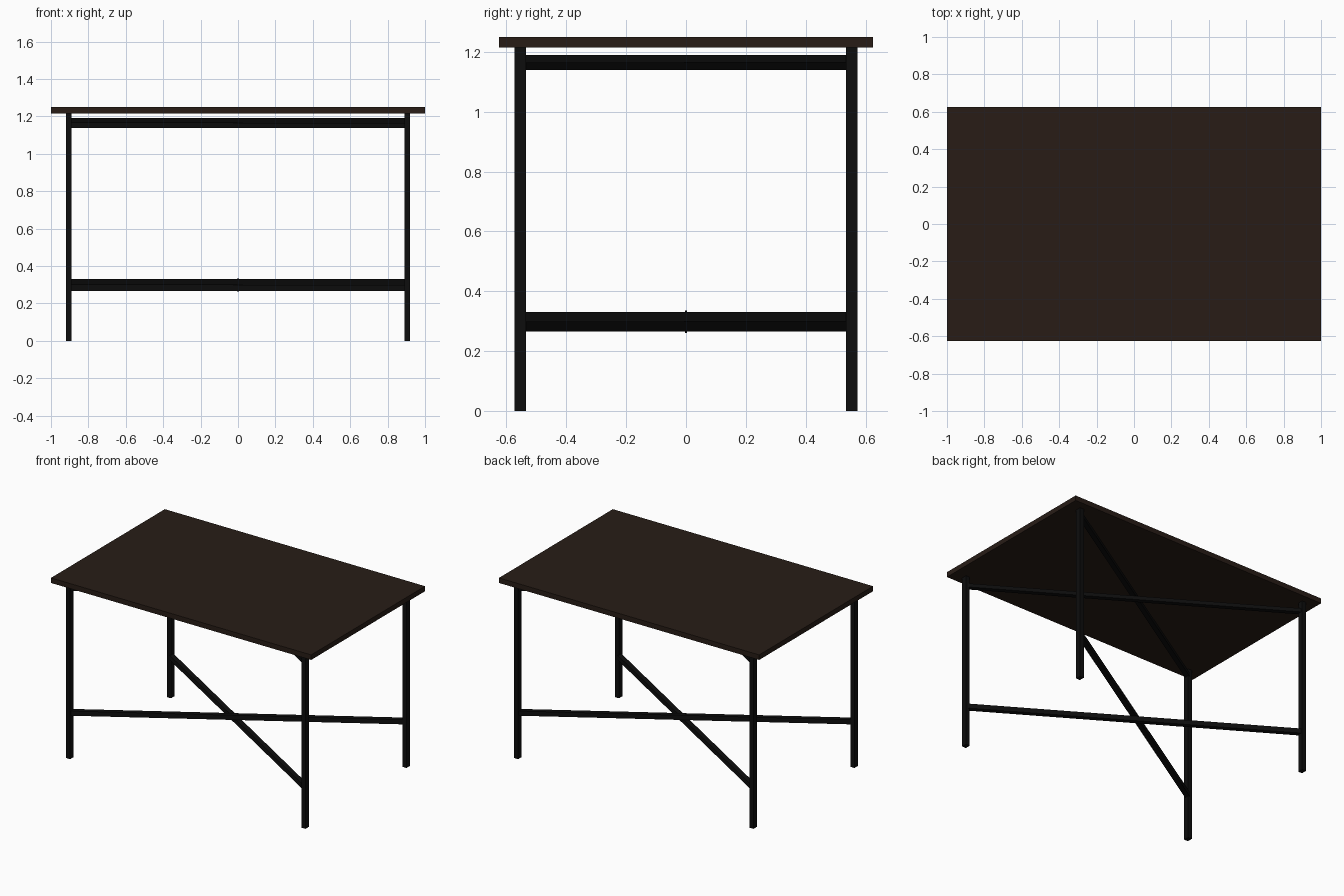
import bpy, math

if "Cube" in bpy.data.objects:
    bpy.data.objects.remove(bpy.data.objects["Cube"])

def material(name, rgb):
    m = bpy.data.materials.new(name)
    m.diffuse_color = (*rgb, 1)
    m.use_nodes = True
    m.node_tree.nodes["Principled BSDF"].inputs["Base Color"].default_value = m.diffuse_color
    return m

WOOD = material("dark_wood", (0.021, 0.012, 0.008))
METAL = material("black_metal", (0.004, 0.004, 0.004))

def box(name, size, centre, mat, angle=0):
    bpy.ops.mesh.primitive_cube_add(size=1, location=centre)
    ob = bpy.context.object
    ob.name = name
    ob.scale = size
    ob.rotation_euler.z = angle
    ob.data.materials.append(mat)
    return ob

# Table top
TOP_Z = 1.215
box("table_top", (2, 1.25, 0.035), (0, 0, TOP_Z + 0.0175), WOOD)

# Four legs
LX, LY = 0.905, 0.554
for sx, side in ((-1, "left"), (1, "right")):
    for sy, end in ((-1, "front"), (1, "back")):
        box(f"{end}_{side}_leg", (0.03, 0.038, TOP_Z),
            (sx * LX, sy * LY, TOP_Z / 2), METAL)

# Stacked diagonal bars: lower stretchers and braces under the top
length = 2 * math.hypot(LX, LY)
angle = math.atan2(LY, LX)
for name, z, h in (("stretcher", 0.2985, 0.0325), ("top_brace", 1.165, 0.0255)):
    box(f"upper_{name}", (length, 0.032, h), (0, 0, z + h / 2), METAL, angle)
    box(f"lower_{name}", (length, 0.032, h), (0, 0, z - h / 2), METAL, -angle)

# Bolt through the stretcher crossing
bpy.ops.mesh.primitive_cylinder_add(vertices=12, radius=0.004, depth=0.076,
                                    location=(0, 0, 0.2985))
bolt = bpy.context.object
bolt.name = "crossing_bolt"
bolt.data.materials.append(METAL)
bpy.ops.object.shade_smooth_by_angle()
